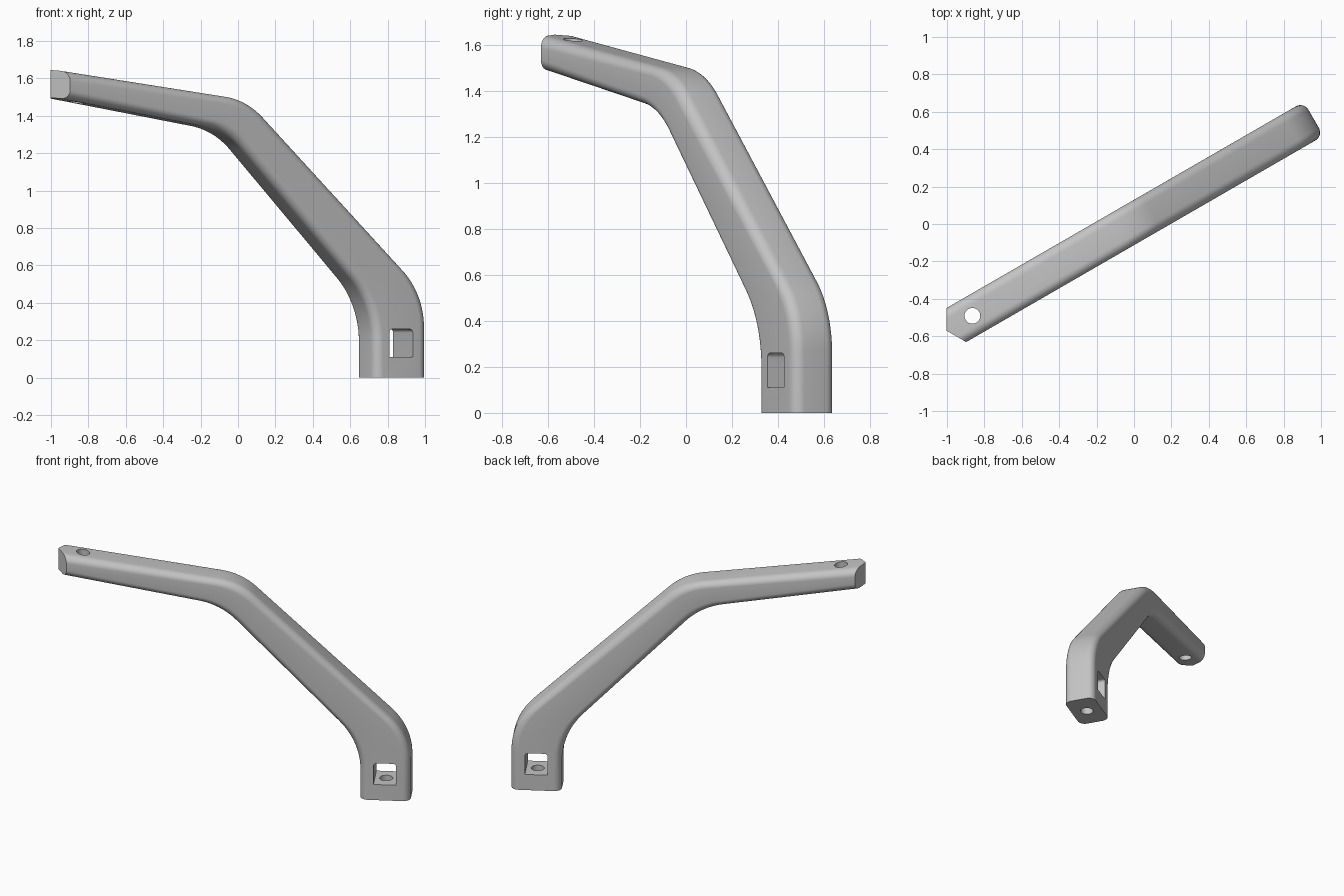
import bpy, bmesh, math
from mathutils import Vector

if "Cube" in bpy.data.objects:
    bpy.data.objects.remove(bpy.data.objects["Cube"])

ANGLE, V0 = math.radians(30), 0.007      # arm plane direction, sideways offset
HALF, R = 0.105, 0.05                    # half thickness, edge rounding
C, S = math.cos(ANGLE), math.sin(ANGLE)


def place(u, v, z):
    """Arm coordinates (along, across, up) to world."""
    v += V0
    return Vector((u * C - v * S, u * S + v * C, z))


def arc(p, before, after, t, n=12):
    """Tangent arc rounding the corner p, with tangent length t."""
    p = Vector(p)
    d1 = (Vector(before) - p).normalized()
    d2 = (Vector(after) - p).normalized()
    half = d1.angle(d2) / 2
    r = t * math.tan(half)
    mid = (d1 + d2).normalized()
    centre = p + mid * (t / math.cos(half))
    start, end = p + d1 * t - centre, p + d2 * t - centre
    sweep = start.angle(end)
    perp = (end - start * (start.dot(end) / r ** 2)).normalized() * r
    return [centre + start * math.cos(sweep * i / n) + perp * math.sin(sweep * i / n)
            for i in range(n + 1)]


def chain(pts, t1, t2):
    a, b, c, d = pts
    return [Vector(a)] + arc(b, a, c, t1) + arc(c, b, d, t2) + [Vector(d)]


def make_object(name, bm):
    bmesh.ops.recalc_face_normals(bm, faces=bm.faces[:])
    me = bpy.data.meshes.new(name)
    bm.to_mesh(me)
    bm.free()
    ob = bpy.data.objects.new(name, me)
    bpy.context.collection.objects.link(ob)
    return ob


def prism(name, bottom, top):
    bm = bmesh.new()
    a = [bm.verts.new(p) for p in bottom]
    b = [bm.verts.new(p) for p in top]
    bm.faces.new(a)
    bm.faces.new(b)
    for i in range(len(a)):
        j = (i + 1) % len(a)
        bm.faces.new((a[i], a[j], b[j], b[i]))
    return make_object(name, bm)


# Upper and lower outlines of the bent arm, from tip to foot
upper = chain([(-1.153, 1.645), (0.02, 1.484), (1.113, 0.447), (1.113, 0)], 0.13, 0.18)
lower = chain([(-1.153, 1.497), (-0.107, 1.321), (0.79, 0.392), (0.79, 0)], 0.145, 0.2)

# Rounded rectangle sections along the arm
bm = bmesh.new()
rings = []
N = 8
for k, (t, b) in enumerate(zip(upper, lower)):
    h = (t - b).length / 2
    mid, axis = (t + b) / 2, (t - b).normalized()
    sec = [(0, h)]
    for sv, sh, a0 in ((1, 1, 90), (1, -1, 0), (-1, -1, -90), (-1, 1, 180)):
        if (sv, sh) == (-1, -1):
            sec.append((0, -h))
        for i in range(N + 1):
            a = math.radians(a0 - 90 * i / N)
            sec.append((sv * (HALF - R) + R * math.cos(a), sh * (h - R) + R * math.sin(a)))
    ring = []
    for v, w in sec:
        p = mid + axis * w
        if k == 0:                       # pointed tip
            du = abs(v) * math.tan(math.radians(30))
            p = p + Vector((du, -0.153 * du))
        ring.append(bm.verts.new(place(p.x, v, p.y)))
    rings.append(ring)
n = len(rings[0])
for r1, r2 in zip(rings, rings[1:]):
    for i in range(n):
        j = (i + 1) % n
        bm.faces.new((r1[i], r1[j], r2[j], r2[i]))
m = n // 2
bm.faces.new(rings[0][:m + 1])
bm.faces.new(rings[0][m:] + rings[0][:1])
bm.faces.new(rings[-1])
arm = make_object("bent_arm", bm)


def cylinder(name, u, z0, z1, r=0.042, n=32):
    circle = [(u + r * math.cos(math.tau * i / n), r * math.sin(math.tau * i / n))
              for i in range(n)]
    return prism(name, [place(a, b, z0) for a, b in circle],
                 [place(a, b, z1) for a, b in circle])


# Window through the foot, with rounded upper corners
win = [(0.878, 0.11), (1.023, 0.11)]
for cu, a0 in ((1.003, 0), (0.898, 90)):
    for i in range(7):
        a = math.radians(a0 + 15 * i)
        win.append((cu + 0.02 * math.cos(a), 0.24 + 0.02 * math.sin(a)))
cutters = [
    prism("window_cutter", [place(u, -0.3, z) for u, z in win],
          [place(u, 0.3, z) for u, z in win]),
    cylinder("tip_hole_cutter", -0.994, 1.2, 1.9),
    cylinder("foot_hole_cutter", 0.95, -0.1, 0.16),
]
bpy.context.view_layer.objects.active = arm
arm.select_set(True)
for c in cutters:
    c.hide_render = True
    mod = arm.modifiers.new(c.name, 'BOOLEAN')
    mod.operation = 'DIFFERENCE'
    mod.solver = 'EXACT'
    mod.object = c
    bpy.ops.object.modifier_apply(modifier=mod.name)
for c in cutters:
    bpy.data.objects.remove(c)

# Single grey finish
grey = bpy.data.materials.new("grey")
grey.diffuse_color = (0.55, 0.55, 0.55, 1)
grey.use_nodes = True
grey.node_tree.nodes["Principled BSDF"].inputs["Base Color"].default_value = grey.diffuse_color
arm.data.materials.clear()
arm.data.materials.append(grey)
bpy.ops.object.shade_smooth_by_angle(angle=math.radians(30))
